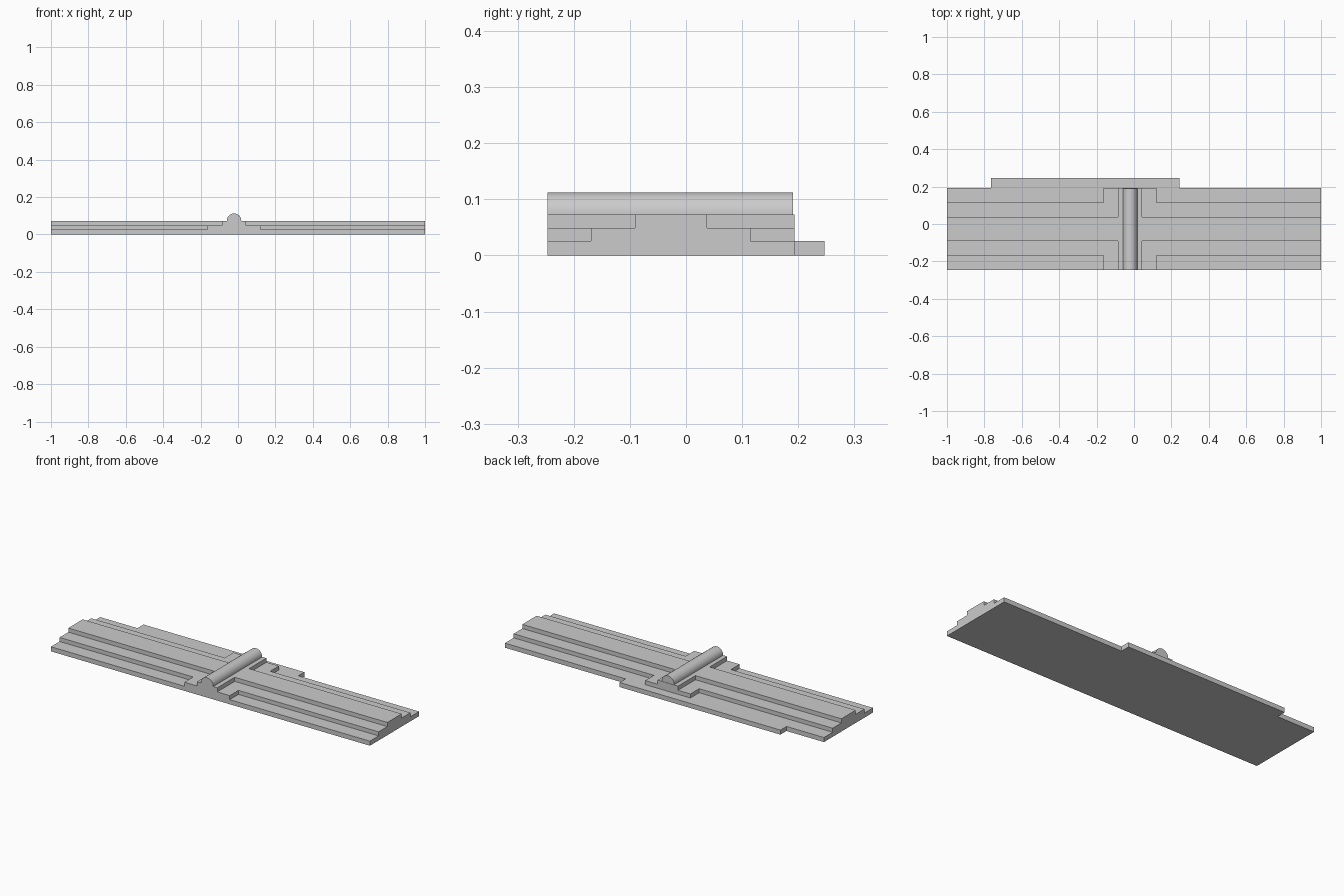
import bpy, bmesh, math
from mathutils import Vector

if "Cube" in bpy.data.objects:
    bpy.data.objects.remove(bpy.data.objects["Cube"])

CX, CY = -0.021, -0.027        # centre of the crossing
FRONT, BACK = -0.247, 0.193    # main body extent in y


def prism(name, outline, offset):
    """Extrude a closed 3D outline along an offset vector."""
    bm = bmesh.new()
    face = bm.faces.new([bm.verts.new(p) for p in outline])
    ext = bmesh.ops.extrude_face_region(bm, geom=[face])
    moved = [v for v in ext["geom"] if isinstance(v, bmesh.types.BMVert)]
    bmesh.ops.translate(bm, verts=moved, vec=Vector(offset))
    bmesh.ops.recalc_face_normals(bm, faces=bm.faces)
    mesh = bpy.data.meshes.new(name)
    bm.to_mesh(mesh)
    bm.free()
    obj = bpy.data.objects.new(name, mesh)
    bpy.context.collection.objects.link(obj)
    return obj


def cross_layer(name, half, z0, z1):
    """Plus-shaped step: a long strip in x crossed by a strip in y."""
    l, r, f, b = CX - half, CX + half, CY - half, CY + half
    pts = [(-1, f), (l, f), (l, FRONT), (r, FRONT), (r, f), (1, f),
           (1, b), (r, b), (r, BACK), (l, BACK), (l, b), (-1, b)]
    return prism(name, [(x, y, z0) for x, y in pts], (0, 0, z1 - z0))


# Base slab with the shallow tab along the back edge
base = [(-1, FRONT), (1, FRONT), (1, BACK), (0.243, BACK),
        (0.243, 0.247), (-0.765, 0.247), (-0.765, BACK), (-1, BACK)]
prism("base_slab", [(x, y, 0) for x, y in base], (0, 0, 0.026))

# Two stepped crosses
cross_layer("middle_step", 0.142, 0.026, 0.049)
cross_layer("top_step", 0.064, 0.049, 0.0725)

# Half-round ridge across the middle
R, SEG = 0.0385, 24
arc = [(CX + R * math.cos(math.pi * i / SEG), FRONT,
        0.074 + R * math.sin(math.pi * i / SEG)) for i in range(SEG + 1)]
arc += [(CX - R, FRONT, 0.0725), (CX + R, FRONT, 0.0725)]
ridge = prism("round_ridge", arc, (0, 0.191 - FRONT, 0))
bpy.context.view_layer.objects.active = ridge
ridge.select_set(True)
bpy.ops.object.shade_smooth_by_angle(angle=math.radians(30))
